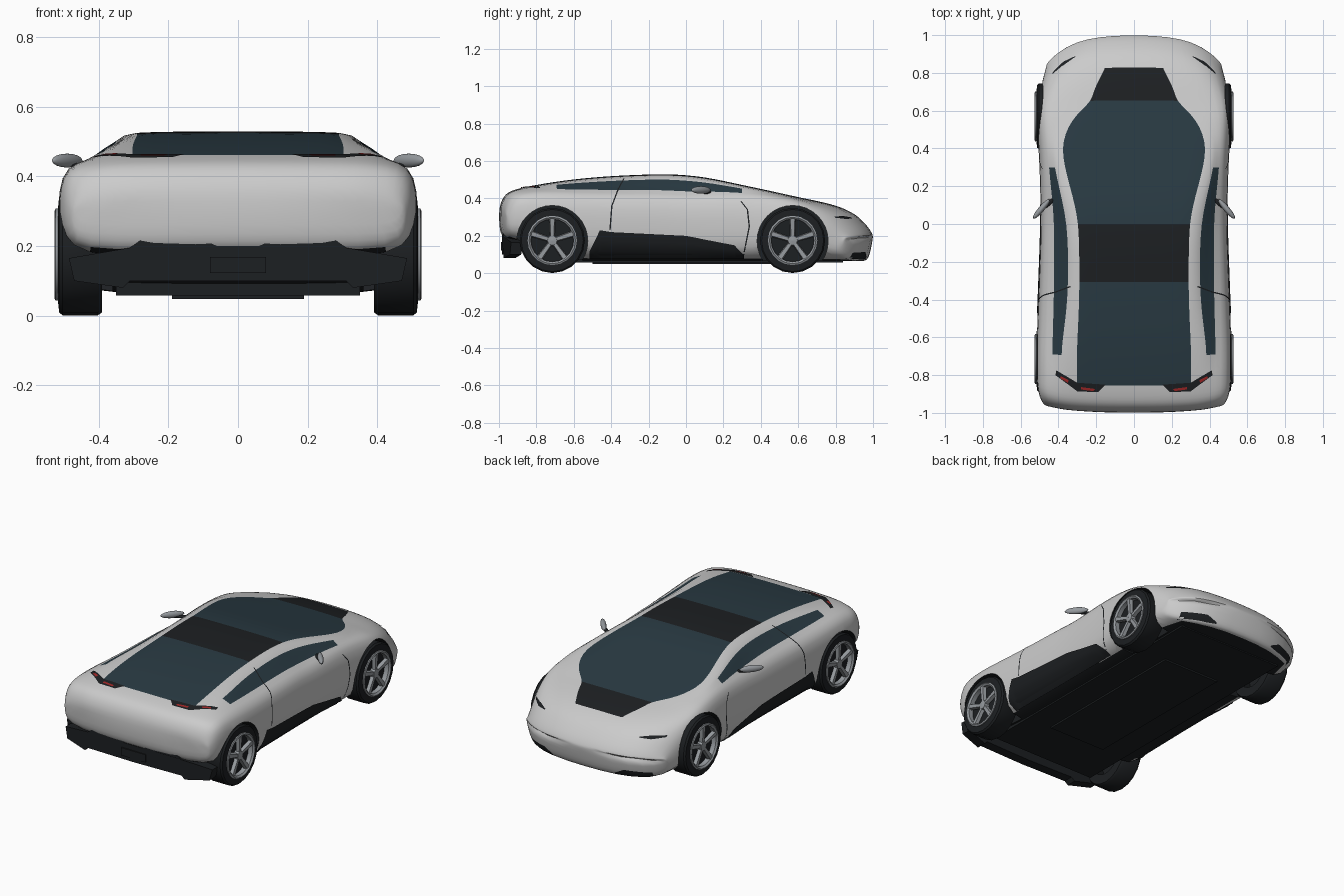
import bpy, bmesh, math
from mathutils import Vector
from mathutils.bvhtree import BVHTree

if "Cube" in bpy.data.objects:
    bpy.data.objects.remove(bpy.data.objects["Cube"])


def material(name, rgb):
    m = bpy.data.materials.new(name)
    m.diffuse_color = (*rgb, 1)
    m.use_nodes = True
    m.node_tree.nodes["Principled BSDF"].inputs["Base Color"].default_value = m.diffuse_color
    return m


DARK = material("dark_trim", (0.012, 0.014, 0.016))
PAINT = material("pale_paint", (0.68, 0.67, 0.66))
GLASS = material("tinted_glass", (0.022, 0.042, 0.055))
RED = material("red_lens", (0.35, 0.02, 0.02))
METAL = material("grey_metal", (0.3, 0.32, 0.34))


def finish(mesh, angle=35):
    mesh.polygons.foreach_set("use_smooth", [True] * len(mesh.polygons))
    mesh.set_sharp_from_angle(angle=math.radians(angle))


def make(name, verts, faces, mats, idx=None):
    me = bpy.data.meshes.new(name)
    me.from_pydata(verts, [], faces)
    for m in mats:
        me.materials.append(m)
    if idx:
        me.polygons.foreach_set("material_index", idx)
    bm = bmesh.new()
    bm.from_mesh(me)
    bmesh.ops.recalc_face_normals(bm, faces=bm.faces)
    bm.to_mesh(me)
    bm.free()
    finish(me)
    ob = bpy.data.objects.new(name, me)
    bpy.context.collection.objects.link(ob)
    return ob


def curve(p, s):
    """Monotone cubic through (position, value) points."""
    d = [(b[1] - a[1]) / (b[0] - a[0]) for a, b in zip(p, p[1:])]
    m = [d[0]] + [2 * a * b / (a + b) if a * b > 0 else 0 for a, b in zip(d, d[1:])] + [d[-1]]
    k = max(i for i in range(len(d)) if s >= p[i][0] or i == 0)
    h = p[k + 1][0] - p[k][0]
    t = (s - p[k][0]) / h
    return ((2*t**3 - 3*t*t + 1) * p[k][1] + (t**3 - 2*t*t + t) * h * m[k]
            + (3*t*t - 2*t**3) * p[k + 1][1] + (t**3 - t*t) * h * m[k + 1])


# Body guide curves along the length (tail -1, nose +1)
TOP = [(-1, .335), (-.992, .375), (-.975, .41), (-.95, .435), (-.9, .452), (-.85, .463), (-.6, .502), (-.35, .522),
       (-.1, .53), (.05, .52), (.3, .472), (.6, .407), (.8, .362), (.9, .318), (.96, .262), (.99, .222), (1, .2)]
BOTTOM = [(-1, .255), (-.995, .22), (-.98, .19), (-.9, .165), (-.85, .1), (-.5, .065), (.965, .065), (.985, .1), (1, .18)]
WIDTH = [(-1, .475), (-.97, .497), (-.9, .512), (-.75, .516), (-.3, .503), (0, .494), (.3, .5), (.55, .513),
         (.75, .508), (.9, .492), (1, .46)]
SILL = [(-1, .45), (-.9, .45), (0, .45), (.75, .44), (1, .38)]
BELT_X = [(-1, .43), (-.85, .425), (-.4, .43), (0, .43), (.4, .455), (.7, .44), (1, .36)]
RAIL_OUT = [(-1, .36), (-.85, .385), (-.72, .392), (-.4, .345), (-.2, .337), (0, .35), (.2, .395), (.4, .432),
            (.55, .405), (.7, .31), (1, .24)]
RAIL_IN = [(-1, .3), (-.85, .318), (-.3, .31), (0, .315), (.2, .365), (.4, .413), (.52, .37), (.61, .285),
           (.66, .225), (.72, .215), (.83, .14), (1, .1)]
BELT_DROP = [(-1, .01), (-.9, .015), (-.8, .025), (-.6, .06), (-.35, .087), (0, .1), (.2, .065), (.4, .03), (.6, .013), (1, .008)]
RAIL_DROP = [(-1, .003), (-.85, .008), (-.5, .018), (-.2, .018), (.1, .02), (.4, .017), (.6, .006), (1, .003)]


def bend(x, s):
    """Round the nose and the tail in plan."""
    t = min(max((abs(s) - .5) / .5, 0), 1)
    t = t * t * (3 - 2 * t)
    return s - (3.3 if s > 0 else -.8) * t * abs(x)**4


def section(s):
    w, zb, zc, xs = (curve(c, s) for c in (WIDTH, BOTTOM, TOP, SILL))
    zt, xi = zc - curve(BELT_DROP, s), curve(RAIL_IN, s)
    up = lambda f: zb + f * (zt - zb)
    half = [(0, zb), (.55 * xs, zb), (xs, zb), (w - .006, up(.2)), (w + .001, up(.48)), (w, up(.76)), (w - .022, up(.955)),
            (curve(BELT_X, s), zt + .002), (curve(RAIL_OUT, s), zc - curve(RAIL_DROP, s)),
            (xi, zc - .002), (xi / 2, zc - .001), (0, zc)]
    ring = half + [(-x, z) for x, z in half[10:0:-1]]
    return [(x, bend(x, s), z) for x, z in ring]


def face_material(row, s):
    if row < 2:
        return 1 if s > .95 or s < -.98 else 0
    if row == 2 and -.52 < s < .2:
        return 0
    if row == 7 and -.7 < s < .35:
        return 2
    if row >= 9 and -.855 < s < .83:
        return 0 if -.31 < s < 0 or s > .655 else 2
    return 1


# Body shell: loft through the sections
S = [-1, -.992, -.975, -.95, -.91, -.855, -.8, -.7, -.6, -.5, -.4, -.31, -.2, -.1, 0, .1, .2, .3, .4, .48, .55, .61,
     .655, .7, .77, .83, .88, .92, .95, .97, .985, .995, 1]
verts = [v for s in S for v in section(s)]
faces, idx = [], []
R = 22
for j in range(len(S) - 1):
    for i in range(R):
        n = (i + 1) % R
        faces.append((j*R + i, j*R + n, j*R + R + n, j*R + R + i))
        idx.append(face_material(min(i, R - 1 - i), (S[j] + S[j + 1]) / 2))
for base in (0, (len(S) - 1) * R):
    for side in (1, -1):
        for i in range(5):
            faces.append([base + (side * k) % R for k in (i, i + 1, 10 - i, 11 - i)])
            idx.append(1)
body = make("body_shell", verts, faces, [DARK, PAINT, GLASS], idx)

# Wheel arches cut out of the shell
AXLES = (-.715, .57)
cv, cf = [], []
for y in AXLES:
    for side in (1, -1):
        b = len(cv)
        for x in (.36, .7):
            cv += [(side * x, y + .19 * math.cos(a * math.pi / 16), .172 + .19 * math.sin(a * math.pi / 16)) for a in range(32)]
        cf += [(b + a, b + (a + 1) % 32, b + 32 + (a + 1) % 32, b + 32 + a) for a in range(32)]
        cf += [list(range(b, b + 32)), list(range(b + 32, b + 64))]
cutter = make("arch_cutter", cv, cf, [])
cutter.hide_render = True
sub = body.modifiers.new("smooth", "SUBSURF")
sub.levels = sub.render_levels = 1
cut = body.modifiers.new("arches", "BOOLEAN")
cut.object, cut.operation, cut.solver = cutter, "DIFFERENCE", "EXACT"
bpy.context.view_layer.update()
dg = bpy.context.evaluated_depsgraph_get()
body.data = bpy.data.meshes.new_from_object(body.evaluated_get(dg))
body.modifiers.clear()
bpy.data.objects.remove(cutter)
finish(body.data, 40)
bm = bmesh.new()
bm.from_mesh(body.data)
tree = BVHTree.FromBMesh(bm)
bm.free()


def ribbon(name, top, low, view, mat, lift=.003):
    """Panel between two outlines, projected onto the body and mirrored."""
    axis, far = view
    V, F = [], []
    n = (len(top) - 1) * 5 + 1
    for k in range(n):
        i = min(k // 5, len(top) - 2)
        t = k / 5 - i
        a, b = (Vector(l[i]).lerp(Vector(l[i + 1]), t) for l in (top, low))
        for r in range(4):
            c = list(a.lerp(b, r / 3))
            c.insert(axis, far)
            d = Vector((0, 0, 0))
            d[axis] = -1 if far > 0 else 1
            hit, normal = tree.ray_cast(Vector(c), d)[:2]
            V.append(hit + normal * lift if hit else None)
    for k in range(n - 1):
        for r in range(3):
            q = [k*4 + r, k*4 + r + 1, k*4 + r + 5, k*4 + r + 4]
            if all(V[v] for v in q):
                F.append(q)
    V = [v or Vector((.3, 0, .2)) for v in V]
    m = len(V)
    V += [Vector((-v.x, v.y, v.z)) for v in V]
    F += [[v + m for v in q[::-1]] for q in F]
    ob = make(name, V, F, [mat])
    b = bmesh.new()
    b.from_mesh(ob.data)
    bmesh.ops.delete(b, geom=[v for v in b.verts if not v.link_faces], context="VERTS")
    b.to_mesh(ob.data)
    b.free()


SIDE, NOSE, TAIL, ABOVE = (0, 2), (1, 2), (1, -2), (2, 2)
skirt = [(-.515, .12), (-.46, .23), (-.4, .22), (0, .2), (.26, .15), (.31, .1)]
ribbon("side_skirt", skirt, [(y, .08) for y, z in skirt], SIDE, DARK, .006)
for name, line in (("rear_door_seam", [(-.41, .23), (-.4, .36), (-.365, .45), (-.335, .505)]),
                   ("front_door_seam", [(.305, .1), (.335, .25), (.325, .34), (.29, .385)])):
    ribbon(name, line, [(y + .007, z) for y, z in line], SIDE, DARK, .002)
ribbon("headlight", [(.31, .296), (.37, .303), (.43, .302)], [(.31, .292), (.37, .287), (.43, .294)], NOSE, DARK)
ribbon("front_intake", [(.2, .085), (.26, .115), (.4, .11)], [(.2, .078), (.26, .075), (.4, .078)], NOSE, DARK)
ribbon("tail_light_surround", [(.15, -.85), (.3, -.84), (.41, -.775)], [(.19, -.89), (.3, -.885), (.415, -.80)], ABOVE, DARK)
ribbon("tail_light", [(.205, -.872), (.28, -.862)], [(.215, -.883), (.28, -.875)], ABOVE, RED, .006)
ribbon("outer_tail_light", [(.345, -.825), (.385, -.805)], [(.35, -.84), (.39, -.815)], ABOVE, RED, .006)

# Rear diffuser with number plate recess
outline = [(0, .2), (.06, .2), (.1, .217), (.28, .217), (.31, .195), (.485, .165), (.47, .1), (.33, .08), (.31, .1), (0, .1)]
outline += [(-x, z) for x, z in outline[8:0:-1]]
n = len(outline)
strip = [(x, y + .9 * x**4, z) for y in (-.985, -.925) for x, z in outline]
make("rear_diffuser", strip, [list(range(n)), list(range(n, 2 * n))]
     + [(i, (i + 1) % n, n + (i + 1) % n, n + i) for i in range(n)], [DARK])


def box(name, lo, hi, mat):
    v = [(x, y, z) for x in (lo[0], hi[0]) for y in (lo[1], hi[1]) for z in (lo[2], hi[2])]
    return make(name, v, [(0, 1, 3, 2), (4, 5, 7, 6), (0, 1, 5, 4), (2, 3, 7, 6), (0, 2, 6, 4), (1, 3, 7, 5)], [mat])


box("plate_recess", (-.08, -.99, .122), (.08, -.96, .168), DARK)
box("floor_pan", (-.35, -.8, .058), (.35, .84, .11), DARK)
box("floor_tunnel", (-.19, -.5, .048), (.19, .5, .06), DARK)


def lathe(name, y, side, profile, mat, seg=20):
    p = len(profile)
    v = [(side * x, y + r * math.cos(a * math.tau / seg), .175 + r * math.sin(a * math.tau / seg))
         for a in range(seg) for x, r in profile]
    f = [(a*p + i, a*p + (i + 1) % p, (a + 1) % seg * p + (i + 1) % p, (a + 1) % seg * p + i)
         for a in range(seg) for i in range(p)]
    make(name, v, f, [mat])


# Wheels
for axle, y in zip(("rear", "front"), AXLES):
    for side in (1, -1):
        tag = axle + ("_right" if side > 0 else "_left")
        lathe(tag + "_tyre", y, side, [(.39, .11), (.39, .166), (.402, .174), (.503, .174), (.513, .166), (.517, .128), (.49, .12)], DARK)
        lathe(tag + "_rim", y, side, [(.485, .131), (.523, .132), (.527, .124), (.518, .114), (.485, .114)], METAL)
        lathe(tag + "_brake_disc", y, side, [(.47, .001), (.47, .12), (.49, .12), (.49, .001)], DARK)
        lathe(tag + "_hub", y, side, [(.49, .001), (.49, .03), (.517, .026), (.52, .001)], METAL, 10)
        sv, sf = [], []
        for k in range(5):
            a = math.pi / 2 + k * math.tau / 5
            u, t = Vector((0, math.cos(a), math.sin(a))), Vector((0, -math.sin(a), math.cos(a)))
            b = len(sv)
            for r, w, x in ((.015, .012, .514), (.118, .017, .521)):
                for dx, dw in ((-.02, -w), (-.02, w), (0, w * .7), (0, -w * .7)):
                    p = Vector((0, y, .175)) + u * r + t * dw
                    sv.append((side * (x + dx), p.y, p.z))
            sf += [(b + i, b + (i + 1) % 4, b + 4 + (i + 1) % 4, b + 4 + i) for i in range(4)]
            sf += [(b, b + 1, b + 2, b + 3), (b + 4, b + 5, b + 6, b + 7)]
        make(tag + "_spokes", sv, sf, [METAL])

# Door mirrors with stalks
for side in (1, -1):
    for name, at, size, turn, mat in (("mirror", (.49, .08, .445), (.068, .016, .02), -50, METAL),
                                      ("mirror_stalk", (.45, .11, .432), (.05, .012, .008), -40, DARK)):
        bpy.ops.mesh.primitive_uv_sphere_add(segments=12, ring_count=8, location=(side * at[0], at[1], at[2]),
                                             rotation=(0, 0, side * math.radians(turn)))
        ob = bpy.context.object
        ob.name = name + ("_right" if side > 0 else "_left")
        ob.scale = size
        ob.data.materials.append(mat)
        finish(ob.data)
